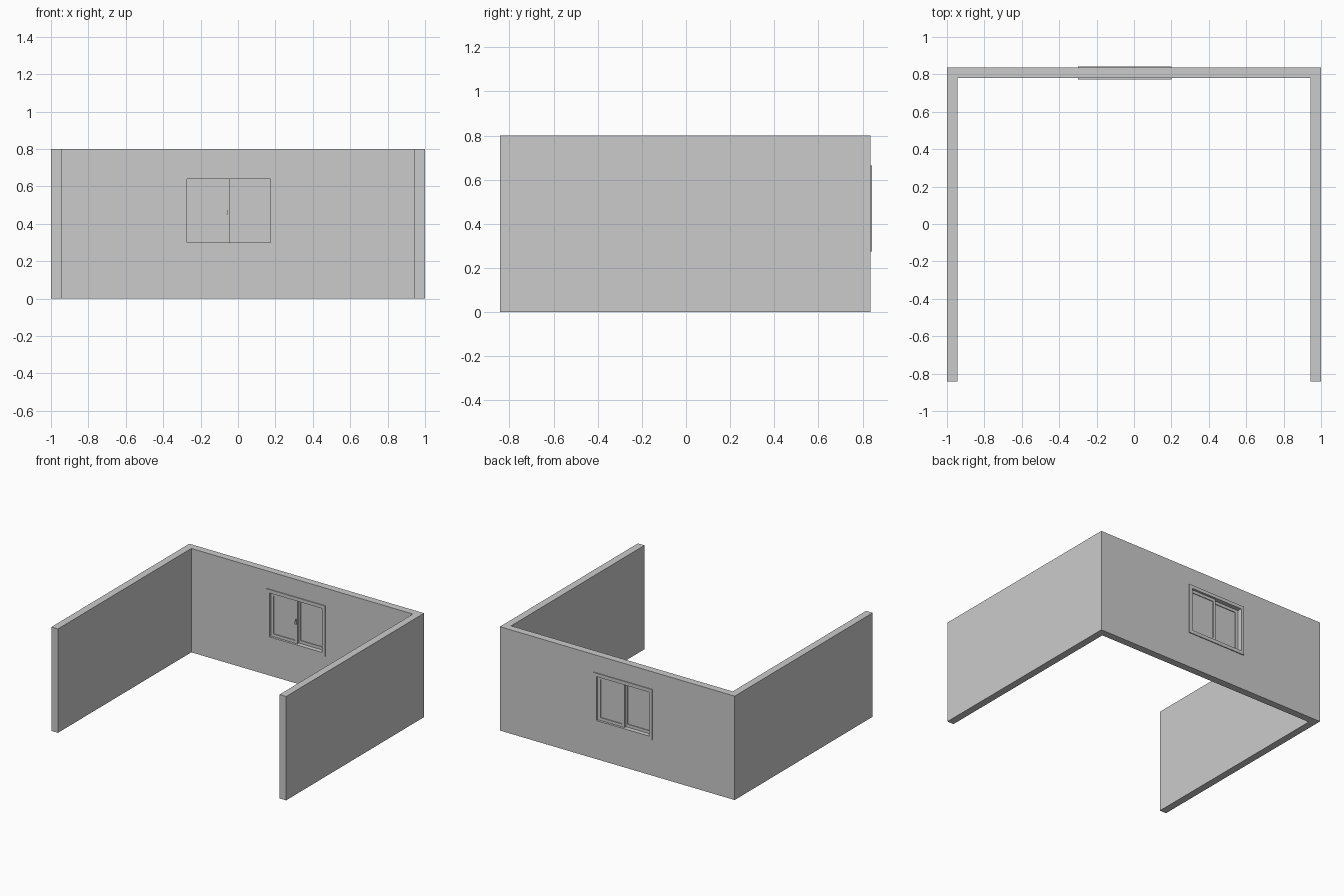
import bpy, bmesh

if "Cube" in bpy.data.objects:
    bpy.data.objects.remove(bpy.data.objects["Cube"])

def obj_from(bm, name):
    bmesh.ops.recalc_face_normals(bm, faces=bm.faces)
    me = bpy.data.meshes.new(name)
    bm.to_mesh(me)
    bm.free()
    ob = bpy.data.objects.new(name, me)
    bpy.context.collection.objects.link(ob)
    return ob

def add_box(bm, x0, x1, y0, y1, z0, z1):
    vs = bmesh.ops.create_cube(bm, size=1)["verts"]
    for v in vs:
        v.co = ((x0 + x1) / 2 + v.co.x * (x1 - x0),
                (y0 + y1) / 2 + v.co.y * (y1 - y0),
                (z0 + z1) / 2 + v.co.z * (z1 - z0))

def box(name, *dims):
    bm = bmesh.new()
    add_box(bm, *dims)
    return obj_from(bm, name)

def ring(name, x0, x1, z0, z1, w, y0, y1):
    """Rectangular frame with border w, extruded from y0 to y1."""
    bm = bmesh.new()
    def loop(i, y):
        return [bm.verts.new((x, y, z)) for x, z in
                ((x0 + i, z0 + i), (x1 - i, z0 + i), (x1 - i, z1 - i), (x0 + i, z1 - i))]
    loops = [loop(0, y0), loop(w, y0), loop(w, y1), loop(0, y1)]
    for k in range(4):
        a, b = loops[k], loops[(k + 1) % 4]
        for i in range(4):
            j = (i + 1) % 4
            bm.faces.new((a[i], a[j], b[j], b[i]))
    return obj_from(bm, name)

F, B, T = -0.843, 0.836, 0.056      # front end, back face, wall thickness
H = 0.8
X0, X1, Z0, Z1 = -0.30, 0.20, 0.275, 0.665

# U-shaped walls
bm = bmesh.new()
plan = [(-1, F), (-1 + T, F), (-1 + T, B - T), (1 - T, B - T),
        (1 - T, F), (1, F), (1, B), (-1, B)]
face = bm.faces.new([bm.verts.new((x, y, 0)) for x, y in plan])
top = bmesh.ops.extrude_face_region(bm, geom=[face])["geom"]
bmesh.ops.translate(bm, vec=(0, 0, H), verts=[g for g in top if isinstance(g, bmesh.types.BMVert)])
walls = obj_from(bm, "walls")

# Window opening
cutter = box("window_cutter", X0 + 0.01, X1 - 0.01, 0.7, 0.9, Z0 + 0.01, Z1 - 0.01)
mod = walls.modifiers.new("opening", "BOOLEAN")
mod.operation, mod.object, mod.solver = "DIFFERENCE", cutter, "EXACT"
cutter.hide_render = True
cutter.hide_set(True)

# Window frame
w = 0.026
ring("window_frame", X0, X1, Z0, Z1, w, 0.773, 0.843)

# Two sliding sashes on staggered tracks, each with a glass pane
ix0, ix1, iz0, iz1 = X0 + w, X1 - w, Z0 + w, Z1 - w
for side, a, b, y in (("left", ix0, -0.046, 0.790), ("right", -0.054, ix1, 0.808)):
    ring(side + "_sash", a, b, iz0, iz1, 0.022, y, y + 0.018)
    box(side + "_glass", a + 0.02, b - 0.02, y + 0.006, y + 0.012, iz0 + 0.02, iz1 - 0.02)

# Handle on the inner sash
bm = bmesh.new()
add_box(bm, -0.064, -0.055, 0.784, 0.791, 0.45, 0.49)
add_box(bm, -0.062, -0.057, 0.778, 0.785, 0.45, 0.475)
obj_from(bm, "window_handle")
